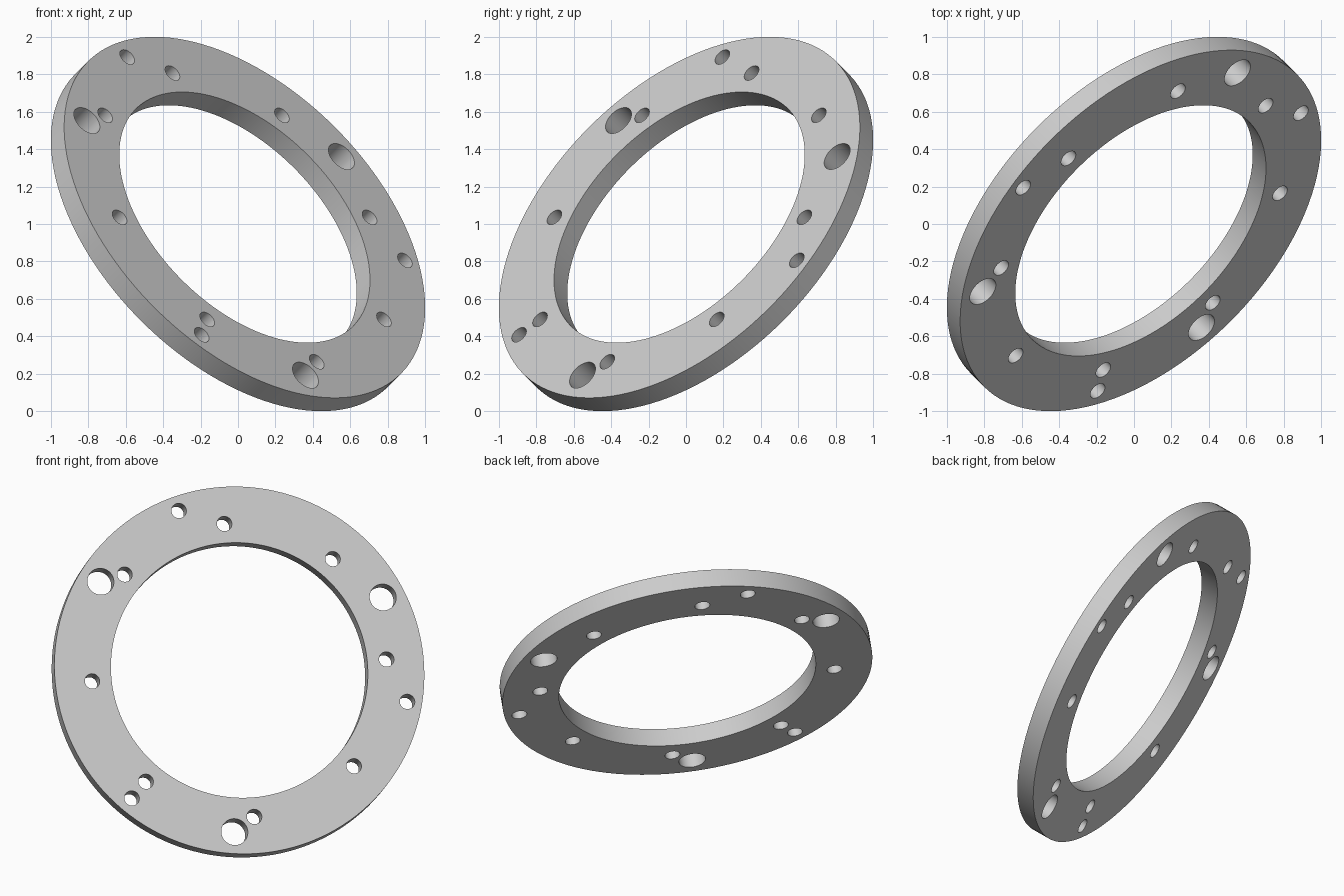
import bpy
import bmesh
from math import cos, sin, radians, tau, sqrt
from mathutils import Matrix, Vector

cube = bpy.data.objects.get("Cube")
if cube:
    bpy.data.objects.remove(cube, do_unlink=True)

OUTER, INNER, THICK = 1.182, 0.821, 0.123
SMALL, LARGE = 0.048, 0.085

# Single grey material
grey = bpy.data.materials.new("plain grey")
grey.use_nodes = True
colour = (0.6, 0.6, 0.6, 1)
grey.diffuse_color = colour
grey.node_tree.nodes["Principled BSDF"].inputs["Base Color"].default_value = colour

bm = bmesh.new()


def add_circle(radius, sides, distance=0.0, angle=0.0):
    """Closed edge loop at a polar position on the ring's lower face."""
    cx, cy = distance * cos(radians(angle)), distance * sin(radians(angle))
    verts = [bm.verts.new((cx + radius * cos(tau * i / sides),
                           cy + radius * sin(tau * i / sides), -THICK / 2))
             for i in range(sides)]
    for i in range(sides):
        bm.edges.new((verts[i], verts[(i + 1) % sides]))


# Outer rim and central opening
add_circle(OUTER, 128)
add_circle(INNER, 128)

# Eight evenly spaced bolt holes
for i in range(8):
    add_circle(SMALL, 32, 0.945, 45 * i)

# Three groups of one outer small hole and one large hole
for i in range(3):
    add_circle(SMALL, 32, 1.087, 105 + 120 * i)
    add_circle(LARGE, 48, 1.042, 22.5 + 120 * i)

# Fill the outline around the holes and extrude it to a plate
bmesh.ops.triangle_fill(bm, use_beauty=True, edges=bm.edges[:], normal=(0, 0, 1))
result = bmesh.ops.extrude_face_region(bm, geom=bm.faces[:], use_keep_orig=True)
top = [g for g in result["geom"] if isinstance(g, bmesh.types.BMVert)]
bmesh.ops.translate(bm, verts=top, vec=(0, 0, THICK))
bmesh.ops.recalc_face_normals(bm, faces=bm.faces[:])

# Tilt so the ring's axis points equally right, forward and up
u = Vector((1, 1, 0)) / sqrt(2)
v = Vector((-1, 1, 2)) / sqrt(6)
tilt = Matrix((u, v, u.cross(v))).transposed().to_4x4()
bm.transform(Matrix.Translation((0, 0, 1)) @ tilt)

mesh = bpy.data.meshes.new("flange_ring")
bm.to_mesh(mesh)
bm.free()
mesh.materials.append(grey)
ring = bpy.data.objects.new("flange_ring", mesh)
bpy.context.collection.objects.link(ring)

# Smooth walls with sharp rims
bpy.ops.object.select_all(action='DESELECT')
ring.select_set(True)
bpy.context.view_layer.objects.active = ring
bpy.ops.object.shade_smooth_by_angle(angle=radians(30))
